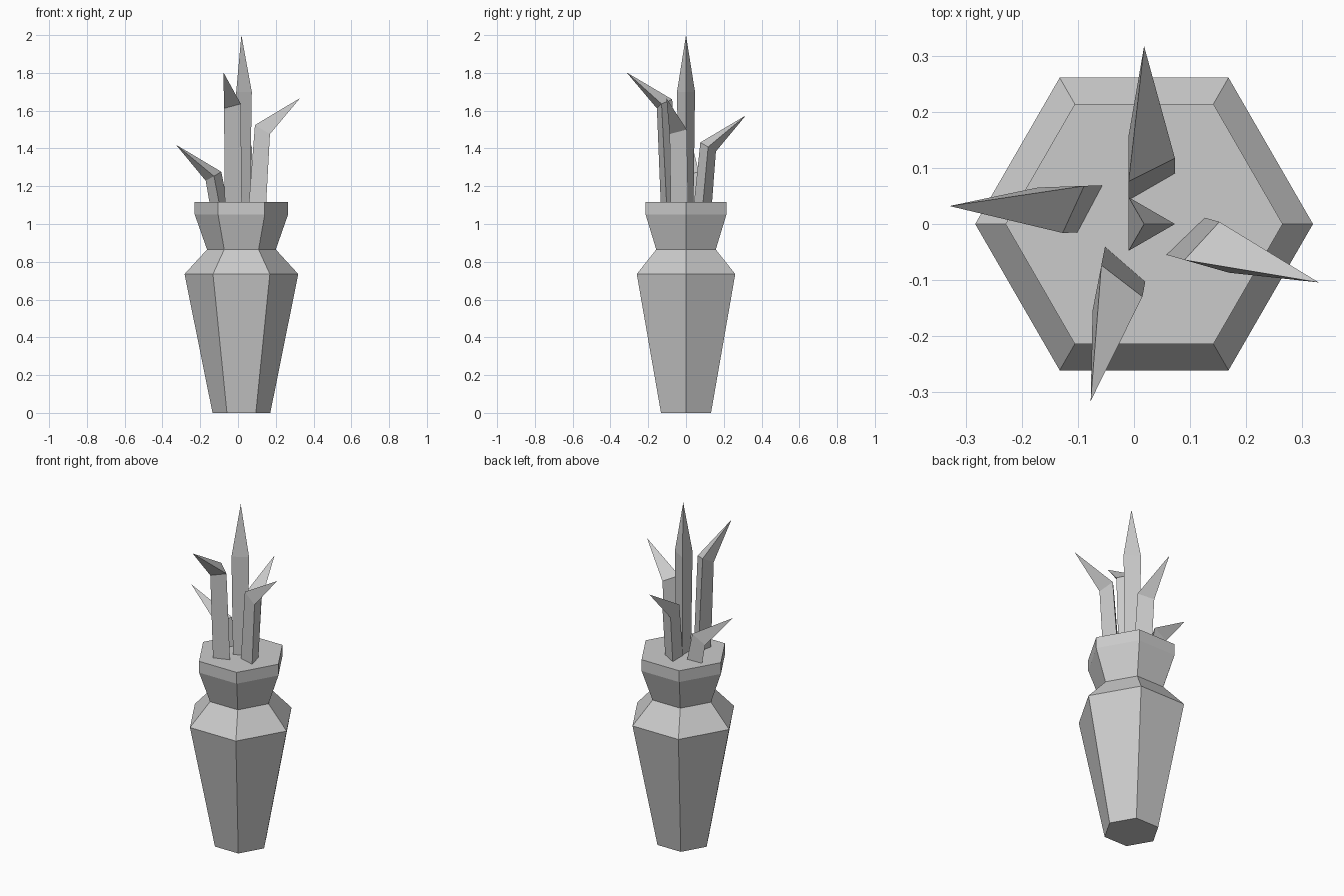
import bpy
import bmesh
from math import sin, cos, radians, pi
from mathutils import Vector

cube = bpy.data.objects.get("Cube")
if cube:
    bpy.data.objects.remove(cube)

# Single matte grey
GREY = (0.6, 0.6, 0.6, 1)
grey = bpy.data.materials.new("plain grey")
grey.use_nodes = True
grey.diffuse_color = GREY
grey.node_tree.nodes["Principled BSDF"].inputs["Base Color"].default_value = GREY

UP = Vector((0, 0, 1))
AXIS_X = 0.018
RIM_Z = 1.117


def skin_rings(name, rings, tip=None):
    """Bridge matching rings of points; cap the start, and cap or point the end."""
    bm = bmesh.new()
    loops = [[bm.verts.new(p) for p in ring] for ring in rings]
    count = len(loops[0])
    for low, high in zip(loops, loops[1:]):
        for i in range(count):
            j = (i + 1) % count
            bm.faces.new((low[i], low[j], high[j], high[i]))
    bm.faces.new(loops[0][::-1])
    if tip is None:
        bm.faces.new(loops[-1])
    else:
        point = bm.verts.new(tip)
        for i in range(count):
            bm.faces.new((loops[-1][i], loops[-1][(i + 1) % count], point))
    bmesh.ops.recalc_face_normals(bm, faces=bm.faces)
    mesh = bpy.data.meshes.new(name)
    bm.to_mesh(mesh)
    bm.free()
    mesh.materials.append(grey)
    obj = bpy.data.objects.new(name, mesh)
    bpy.context.collection.objects.link(obj)
    return obj


def polygon(center, u, v, radius, sides):
    """Regular polygon in the plane of u and v, first corner along u."""
    steps = [2 * pi * i / sides for i in range(sides)]
    return [center + radius * (u * cos(a) + v * sin(a)) for a in steps]


# Six-sided vase: radius and height
profile = [(0.153, 0), (0.301, 0.735), (0.182, 0.865), (0.247, 1.05), (0.247, RIM_Z)]
X, Y = Vector((1, 0, 0)), Vector((0, 1, 0))
skin_rings("vase", [polygon(Vector((AXIS_X, 0, z)), X, Y, r, 6) for r, z in profile])


# Three-sided leaves, each bent outward to a spike
def bent_leaf(name, bend, angle, side):
    a = radians(angle)
    out = Vector((cos(a), sin(a), 0))
    ridge = side * UP.cross(out)
    bend = Vector(bend)
    foot = bend - 0.027 * out
    foot.z = RIM_Z - 0.005

    def ring(center, tilt):
        t = radians(tilt)
        return polygon(center, ridge, out * cos(t) - UP * sin(t), 0.055, 3)

    skin_rings(name, [ring(foot, 0), ring(bend, 30)], bend + 0.2 * out + 0.167 * UP)


bent_leaf("back_leaf", (AXIS_X, 0.117, 1.408), 90, -1)
bent_leaf("right_leaf", (-0.129, 0.039, 1.253), 182, 1)
bent_leaf("front_leaf", (-0.039, -0.119, 1.636), -101, 1)
bent_leaf("left_leaf", (0.137, -0.049, 1.5), -16, 1)

# Upright centre leaf
stem = [polygon(Vector((AXIS_X, 0, z)), X, Y, r, 3) for r, z in [(0.046, RIM_Z - 0.005), (0.055, 1.7)]]
skin_rings("centre_leaf", stem, (AXIS_X, 0, 2))
